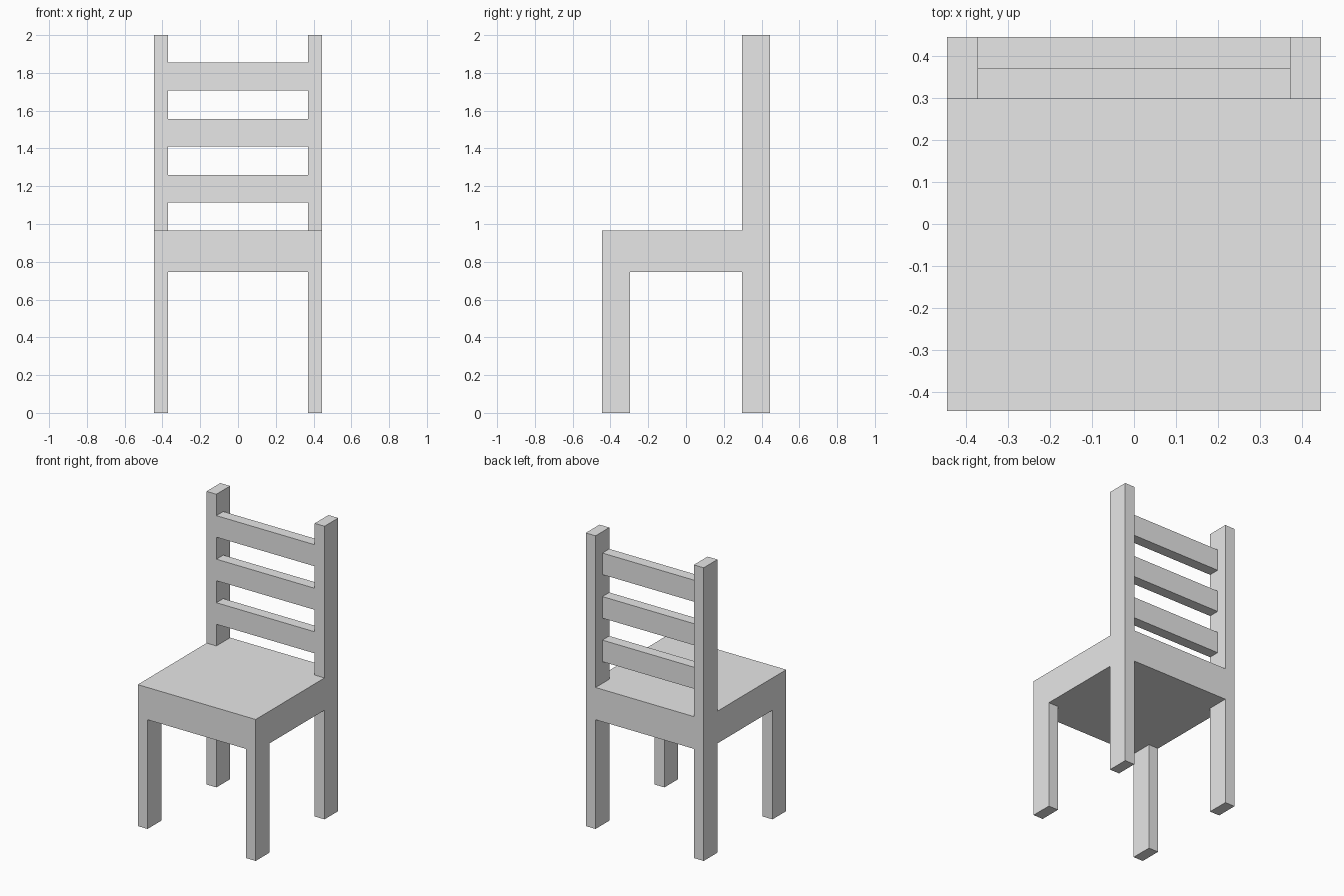
import bpy
import bmesh
from mathutils import Vector

cube = bpy.data.objects.get("Cube")
if cube:
    bpy.data.objects.remove(cube, do_unlink=True)

grey = bpy.data.materials.new("plain_grey")
grey.use_nodes = True
colour = (0.8, 0.8, 0.8, 1.0)
grey.diffuse_color = colour
grey.node_tree.nodes["Principled BSDF"].inputs["Base Color"].default_value = colour


def box(name, low, high):
    """Flat-sided box between two opposite corners."""
    low, high = Vector(low), Vector(high)
    bm = bmesh.new()
    bmesh.ops.create_cube(bm, size=1)
    bmesh.ops.scale(bm, vec=high - low, verts=bm.verts)
    bmesh.ops.translate(bm, vec=(low + high) / 2, verts=bm.verts)
    mesh = bpy.data.meshes.new(name)
    bm.to_mesh(mesh)
    bm.free()
    mesh.materials.append(grey)
    obj = bpy.data.objects.new(name, mesh)
    bpy.context.collection.objects.link(obj)
    return obj


HALF = 0.445          # half the seat width and depth
INNER_X = 0.371       # inner side of legs and posts
INNER_Y = 0.297       # inner side of legs and posts, front to back
SEAT_LOW, SEAT_TOP, TOP = 0.745, 0.965, 2.0

# Seat block
box("seat", (-HALF, -HALF, SEAT_LOW), (HALF, HALF, SEAT_TOP))

# Four legs and two back posts
for side, sx in (("left", 1), ("right", -1)):
    x0, x1 = sorted((sx * INNER_X, sx * HALF))
    for end, sy in (("front", -1), ("back", 1)):
        y0, y1 = sorted((sy * INNER_Y, sy * HALF))
        box(f"{end}_{side}_leg", (x0, y0, 0), (x1, y1, SEAT_LOW))
    box(f"{side}_back_post", (x0, INNER_Y, SEAT_TOP), (x1, HALF, TOP))

# Three back slats, flush with the front of the posts
for i in range(3):
    z = 1.113 + i * 0.297
    box(f"back_slat_{i + 1}", (-INNER_X, INNER_Y, z),
        (INNER_X, (INNER_Y + HALF) / 2, z + 0.147))
